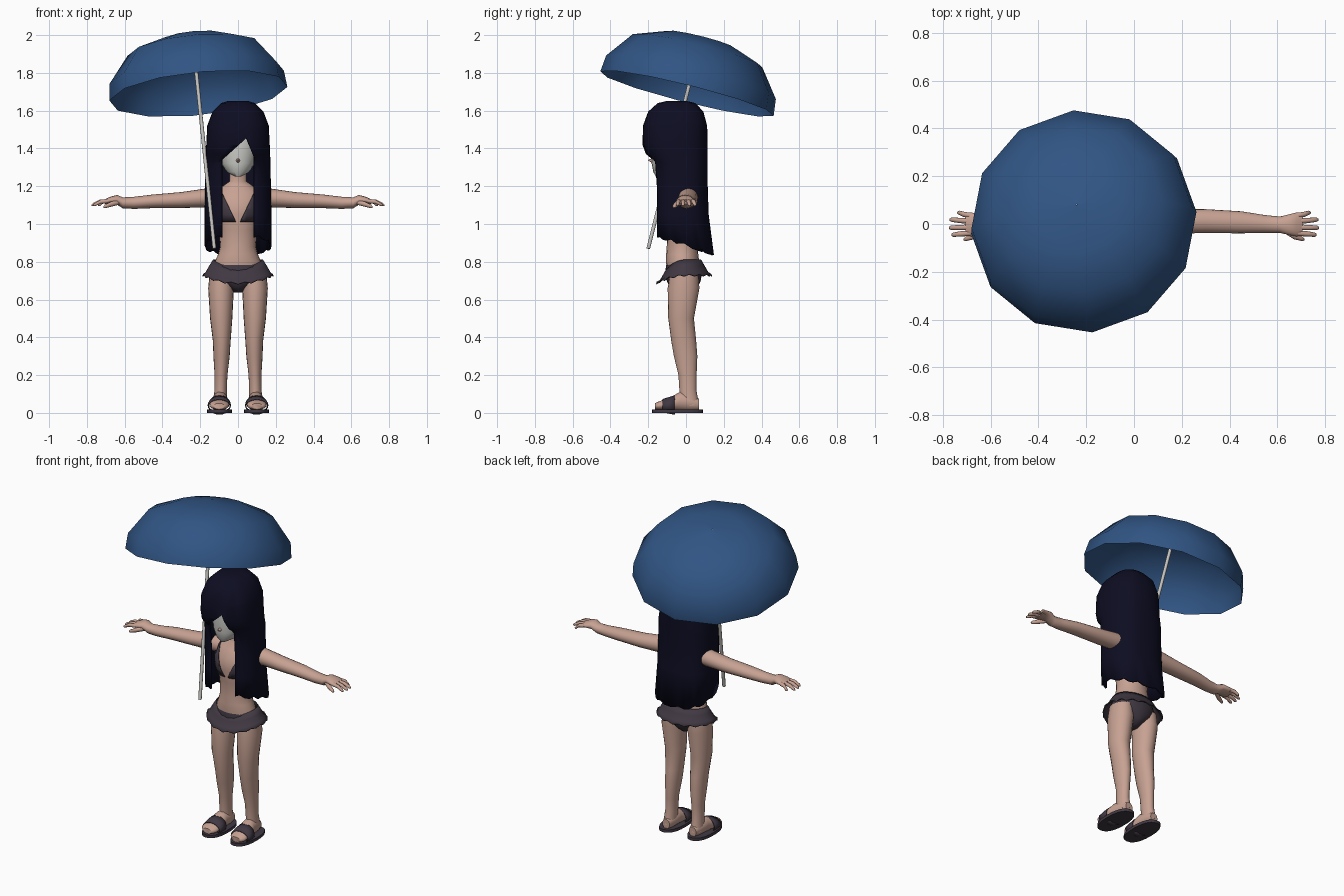
import bpy, bmesh, math
from mathutils import Vector, Matrix

cube = bpy.data.objects.get("Cube")
if cube:
    bpy.data.objects.remove(cube)


def material(name, rgb):
    m = bpy.data.materials.new(name)
    m.use_nodes = True
    color = (*rgb, 1)
    m.diffuse_color = color
    m.node_tree.nodes["Principled BSDF"].inputs["Base Color"].default_value = color
    return m


SKIN = material("skin", (.57, .36, .29))
HAIR = material("dark_navy_hair", (.004, .004, .016))
CLOTH = material("charcoal_cloth", (.052, .04, .056))
BLUE = material("umbrella_blue", (.03, .09, .23))
FACE = material("pale_face", (.58, .58, .55))
POLE = material("pole_grey", (.55, .54, .51))


def finish(name, bm, mat, thickness=0, angle=50):
    bmesh.ops.recalc_face_normals(bm, faces=bm.faces)
    mesh = bpy.data.meshes.new(name)
    bm.to_mesh(mesh)
    bm.free()
    mesh.materials.append(mat)
    ob = bpy.data.objects.new(name, mesh)
    bpy.context.collection.objects.link(ob)
    bpy.ops.object.select_all(action='DESELECT')
    ob.select_set(True)
    bpy.context.view_layer.objects.active = ob
    bpy.ops.object.shade_smooth_by_angle(angle=math.radians(angle))
    if thickness:
        mod = ob.modifiers.new("thickness", 'SOLIDIFY')
        mod.thickness = thickness
        mod.offset = -1
    return ob


# Rows are (position on axis, two centre coordinates, two radii)
def loft_mesh(rows, axis='z', n=20, power=1, cap=True, side=1):
    bm = bmesh.new()
    rings = []
    for p, c1, c2, r1, r2 in rows:
        ring = []
        for i in range(n):
            a = math.tau * i / n
            c, s = math.cos(a), math.sin(a)
            u = c1 + r1 * math.copysign(abs(c) ** power, c)
            v = c2 + r2 * math.copysign(abs(s) ** power, s)
            co = {'z': (u, v, p), 'x': (p, u, v), 'y': (u, p, v)}[axis]
            ring.append(bm.verts.new((co[0] * side, co[1], co[2])))
        rings.append(ring)
    for a, b in zip(rings, rings[1:]):
        for i in range(n):
            j = (i + 1) % n
            bm.faces.new((a[i], a[j], b[j], b[i]))
    if cap:
        bm.faces.new(rings[0])
        bm.faces.new(rings[-1])
    return bm, rings


def loft(name, rows, mat, thickness=0, **kw):
    bm, _ = loft_mesh(rows, **kw)
    return finish(name, bm, mat, thickness)


def carve(bm, planes, unwanted):
    for co, no in planes:
        geom = bm.verts[:] + bm.edges[:] + bm.faces[:]
        bmesh.ops.bisect_plane(bm, geom=geom, plane_co=co, plane_no=no, dist=1e-5)
    doomed = [f for f in bm.faces if unwanted(f.calc_center_median())]
    bmesh.ops.delete(bm, geom=doomed, context='FACES')


# Torso and neck
loft("torso", [(.74, 0, -.015, .13, .085), (.80, 0, -.018, .122, .088),
               (.84, 0, -.02, .105, .085), (.88, 0, -.02, .095, .082),
               (.97, 0, -.02, .1, .08), (1.05, 0, -.03, .113, .088),
               (1.12, 0, -.025, .122, .083), (1.17, 0, -.005, .115, .068),
               (1.205, 0, 0, .075, .05), (1.225, 0, 0, .046, .042),
               (1.3, 0, -.02, .042, .04)], SKIN)

# Head with a pointed chin, and a small nose
loft("head", [(1.252, 0, -.14, .018, .02), (1.275, 0, -.115, .06, .058),
              (1.32, 0, -.09, .088, .092), (1.38, 0, -.08, .105, .1),
              (1.5, 0, -.06, .125, .12), (1.6, 0, -.06, .08, .08)], FACE)
loft("nose", [(-.175, 0, 1.335, .012, .014), (-.2, 0, 1.338, .002, .002)],
     SKIN, axis='y', n=8)

# Long hair shell, opened under a slanted fringe
hair_rows = [(1.652, .05, -.1, .0), (1.64, .09, -.15, .05), (1.595, .135, -.2, .092),
             (1.52, .163, -.228, .112), (1.42, .168, -.23, .115),
             (1.37, .17, -.215, .115), (1.33, .172, -.175, .115),
             (1.2, .174, -.165, .115), (1.05, .177, -.165, .12), (.9, .178, -.165, .148)]
bm, rings = loft_mesh([(z, 0, (f + b) / 2, w, (b - f) / 2) for z, w, f, b in hair_rows],
                      n=32, power=.8, cap=False)
bm.faces.new(rings[0])
for i, v in enumerate(rings[-1]):
    v.co.z = .922 - .3 * (v.co.y + .14) + (.014 if i % 3 == 0 else 0)
peak = Vector((.045, 0, 1.455))


def in_opening(c):
    left_edge = peak.z + (c.x - peak.x) * .9
    right_edge = peak.z - (c.x - peak.x) * 2.6
    return c.y < -.08 and abs(c.x) < .086 and c.z < min(left_edge, right_edge)


carve(bm, [((.086, 0, 0), (1, 0, 0)), ((-.086, 0, 0), (1, 0, 0)),
           (peak, (-.9, 0, 1)), (peak, (2.6, 0, 1))], in_opening)
finish("long_hair", bm, HAIR, .012)

# Swim top with a V neckline
bm, _ = loft_mesh([(1.01, 0, -.028, .112, .09), (1.05, 0, -.03, .121, .1),
                   (1.08, 0, -.03, .125, .1), (1.12, 0, -.025, .13, .093),
                   (1.17, 0, -.005, .123, .077), (1.2, 0, 0, .088, .06)], n=32, cap=False)


def above_neckline(c):
    if c.y > -.02:
        return c.z > 1.09
    return c.z > 1.05 + 2.1 * (abs(c.x) - .03) or (abs(c.x) > .1 and c.z > 1.12)


carve(bm, [((.03, 0, 1.05), (-2.1, 0, 1)), ((-.03, 0, 1.05), (2.1, 0, 1)),
           ((.1, 0, 0), (1, 0, 0)), ((-.1, 0, 0), (1, 0, 0)),
           ((0, 0, 1.09), (0, 0, 1)), ((0, -.02, 0), (0, 1, 0))], above_neckline)
finish("swim_top", bm, CLOTH, .004)

# Swim briefs and flared skirt
loft("swim_briefs", [(.638, 0, -.01, .025, .04), (.665, 0, -.012, .055, .075),
                     (.70, 0, -.012, .12, .09), (.75, 0, -.012, .143, .098),
                     (.785, 0, -.012, .128, .092)], CLOTH)
bm, rings = loft_mesh([(.725, 0, -.01, .188, .148), (.745, 0, -.01, .172, .128),
                       (.78, 0, -.01, .152, .108), (.812, 0, -.01, .132, .09)],
                      n=32, cap=False)
for k, ring in enumerate(rings):
    front = min(v.co.y for v in ring)
    for i, v in enumerate(ring):
        if v.co.y < 0:
            v.co.z -= .042 * (v.co.y / front) ** 2
        if k == 0 and i % 2:
            v.co.z += .01
finish("swim_skirt", bm, CLOTH, .005)

# Arms, hands, legs and sandals on both sides
fingers = [("little_finger", .035, .74, .047), ("ring_finger", .012, .772, .018),
           ("middle_finger", -.014, .775, -.016), ("index_finger", -.038, .765, -.045)]
for s, label in ((1, "left_"), (-1, "right_")):
    loft(label + "arm", [(.08, .01, 1.14, .055, .05), (.17, .012, 1.138, .052, .05),
                         (.3, .012, 1.127, .05, .042), (.45, .007, 1.12, .046, .036),
                         (.55, 0, 1.112, .037, .032), (.61, -.003, 1.112, .034, .029),
                         (.64, -.003, 1.128, .041, .026), (.68, -.002, 1.125, .05, .018),
                         (.705, -.002, 1.118, .046, .012)], SKIN, axis='x', side=s)
    for name, y, tip, tip_y in fingers:
        mid = (.69 + tip) / 2
        loft(label + name, [(.685, y, 1.122, .012, .012),
                            (mid, (y + tip_y) / 2, 1.118, .011, .011),
                            (tip - .008, tip_y, 1.103, .009, .009),
                            (tip, tip_y, 1.1, .004, .004)],
             SKIN, axis='x', n=10, side=s)
    loft(label + "thumb", [(.63, -.025, 1.115, .014, .014), (.67, -.05, 1.105, .014, .014),
                           (.705, -.062, 1.093, .01, .01), (.713, -.064, 1.09, .004, .004)],
         SKIN, axis='x', n=10, side=s)
    loft(label + "leg", [(.74, .088, -.01, .062, .075), (.66, .09, -.013, .068, .084),
                         (.5, .089, -.026, .059, .068), (.38, .086, -.012, .047, .066),
                         (.3, .087, -.002, .043, .062), (.2, .09, .008, .034, .048),
                         (.12, .092, .01, .033, .045), (.04, .094, .02, .036, .05)],
         SKIN, side=s)
    loft(label + "foot", [(-.165, .1, .035, .03, .016), (-.145, .1, .038, .05, .022),
                          (-.08, .098, .048, .053, .036), (-.03, .095, .06, .042, .052),
                          (.03, .093, .052, .037, .042), (.068, .092, .045, .025, .03)],
         SKIN, axis='y', side=s)
    loft(label + "sandal_sole", [(0, .098, -.045, .066, .135), (.018, .098, -.045, .066, .135)],
         CLOTH, power=.85, n=24, side=s)
    loft(label + "sandal_strap", [(-.125, .099, .038, .06, .035), (-.09, .099, .04, .062, .044),
                                  (-.06, .098, .042, .06, .052)],
         CLOTH, thickness=.005, axis='y', cap=False, side=s)

# Tilted umbrella: twelve-sided canopy and straight pole
centre = Vector((-.21, .005, 1.69))
normal = Vector((-.1, .25, 1)).normalized()
tilt = Matrix.Translation(centre) @ normal.to_track_quat('Z', 'Y').to_matrix().to_4x4()
# Undo the twist about the pole so the corners keep their heading
heading = tilt.to_3x3() @ Vector((1, 0, 0))
twist = math.radians(5) - math.atan2(heading.y, heading.x)
tilt = tilt @ Matrix.Rotation(twist, 4, 'Z')
bm, _ = loft_mesh([(0, 0, 0, .475, .475), (.09, 0, 0, .465, .465), (.235, 0, 0, .355, .355),
                   (.298, 0, 0, .18, .18), (.315, 0, 0, .002, .002)], n=12, cap=False)
bm.transform(tilt)
finish("umbrella_canopy", bm, BLUE, angle=60)

foot_point = Vector((-.125, -.2, .87))
top_point = centre + normal * .3
shaft = top_point - foot_point
bm = bmesh.new()
bmesh.ops.create_cone(bm, cap_ends=True, segments=10, radius1=.01, radius2=.01,
                      depth=shaft.length)
bm.transform(Matrix.Translation((foot_point + top_point) / 2)
             @ shaft.to_track_quat('Z', 'Y').to_matrix().to_4x4())
finish("umbrella_pole", bm, POLE)
